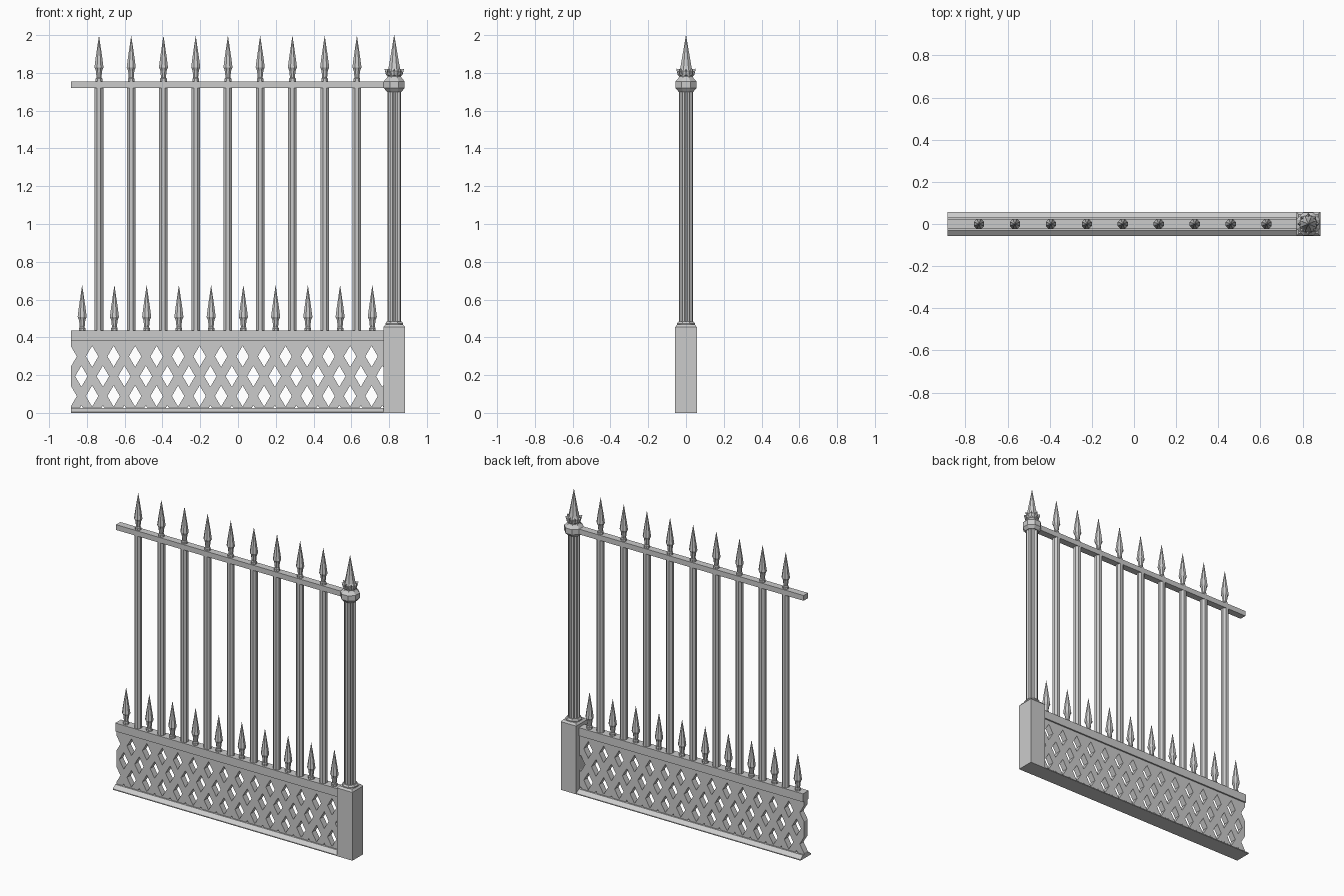
import bpy, bmesh
from math import sin, cos, pi

if "Cube" in bpy.data.objects:
    bpy.data.objects.remove(bpy.data.objects["Cube"])

X0, X1 = -0.884, 0.775      # fence run
PX = 0.827                  # post centre
STEP = 0.1707               # bar spacing


def finish(name, bm):
    bmesh.ops.remove_doubles(bm, verts=bm.verts, dist=1e-5)
    bmesh.ops.recalc_face_normals(bm, faces=bm.faces)
    me = bpy.data.meshes.new(name)
    bm.to_mesh(me)
    bm.free()
    ob = bpy.data.objects.new(name, me)
    bpy.context.collection.objects.link(ob)
    return ob


def loft(bm, rings):
    """Skin a stack of equal-length vertex rings and cap both ends."""
    vs = [[bm.verts.new(p) for p in r] for r in rings]
    n = len(vs[0])
    for a, b in zip(vs, vs[1:]):
        for i in range(n):
            j = (i + 1) % n
            bm.faces.new((a[i], a[j], b[j], b[i]))
    bm.faces.new(vs[0][::-1])
    bm.faces.new(vs[-1])


def turned(bm, profile, sides, x, z=0):
    """Turned shape with flat sides facing the axes; profile is (radius, height)."""
    loft(bm, [[(x + r * cos(2 * pi * (i + .5) / sides), r * sin(2 * pi * (i + .5) / sides), z + h)
               for i in range(sides)] for r, h in profile])


def extrude_x(name, section, x0, x1):
    bm = bmesh.new()
    loft(bm, [[(x, y, z) for y, z in section] for x in (x0, x1)])
    return finish(name, bm)


def rect(hy, z0, z1):
    return [(-hy, z0), (hy, z0), (hy, z1), (-hy, z1)]


# rails and flared plinth
extrude_x("top_rail", rect(0.023, 1.72, 1.755), X0, PX)
extrude_x("lower_rail", rect(0.03, 0.38, 0.435), X0, X1)
extrude_x("plinth", [(-0.056, 0), (0.056, 0), (0.056, 0.006), (0.03, 0.026),
                     (-0.03, 0.026), (-0.056, 0.006)], X0, X1)

# lattice panel with staggered diamond openings
panel = extrude_x("lattice_panel", rect(0.02, 0.012, 0.405), X0, X1)
bm = bmesh.new()
DX, DZ, HW, HH = STEP / 3, 0.105, 0.033, 0.056
for row in range(4):
    zc = -0.016 + DZ * row
    for col in range(16):
        xc = X0 - 0.002 + DX * (2 * col + (row + 1) % 2)
        if xc - HW > X1:
            continue
        ring = [(xc - HW, zc), (xc, zc - HH), (xc + HW, zc), (xc, zc + HH)]
        loft(bm, [[(x, y, z) for x, z in ring] for y in (-0.06, 0.06)])
cutter = finish("lattice_cutter", bm)
cutter.hide_render = True
cutter.hide_viewport = True
mod = panel.modifiers.new("openings", 'BOOLEAN')
mod.operation = 'DIFFERENCE'
mod.solver = 'EXACT'
mod.object = cutter

# octagonal bars and spear finials
SPEAR = [(0.019, 0), (0.019, 0.014), (0.014, 0.02), (0.018, 0.055), (0.020, 0.062),
         (0.026, 0.074), (0.019, 0.125), (0.0006, 0.24)]
bars, tall, low = bmesh.new(), bmesh.new(), bmesh.new()
for k in range(9):
    turned(bars, [(0.0245, 0.43), (0.0245, 1.725)], 8, -0.736 + STEP * k)
    turned(tall, SPEAR, 8, -0.736 + STEP * k, 1.755)
for k in range(10):
    turned(low, SPEAR, 8, -0.825 + STEP * k, 0.434)
finish("bars", bars)
finish("tall_spears", tall)
finish("low_spears", low)

# post block with sloped shoulder
bm = bmesh.new()
s = 2 ** 0.5
turned(bm, [(0.057 * s, 0), (0.057 * s, 0.455), (0.046 * s, 0.468)], 4, PX)
finish("post_block", bm)
bm = bmesh.new()
turned(bm, [(0.051, 0.46), (0.051, 0.474), (0.043, 0.484)], 8, PX)
finish("post_collar", bm)

# fluted column shaft
bm = bmesh.new()
ring = []
for i in range(8):
    for r, a in ((0.029, 0), (0.037, 0.28), (0.037, 0.72)):
        t = 2 * pi * (i + a) / 8
        ring.append((PX + r * cos(t), r * sin(t)))
loft(bm, [[(x, y, z) for x, y in ring] for z in (0.47, 1.71)])
finish("post_shaft", bm)

# octagonal capital and post spire
bm = bmesh.new()
turned(bm, [(0.042, 1.70), (0.060, 1.72), (0.060, 1.755), (0.044, 1.772), (0.039, 1.78),
            (0.042, 1.81), (0.034, 1.822), (0.028, 1.85), (0.0006, 2.0)], 8, PX)
finish("post_capital", bm)

# crown of pointed leaves
bm = bmesh.new()
for i in range(8):
    t = 2 * pi * i / 8
    c, d = cos(t), sin(t)
    pts = [(0.036, -0.014, 1.782), (0.036, 0.014, 1.782), (0.030, 0, 1.82),
           (0.052, 0, 1.822), (0.044, 0, 1.79)]
    v = [bm.verts.new((PX + r * c - w * d, r * d + w * c, z)) for r, w, z in pts]
    for f in ((0, 4, 3), (4, 1, 3), (1, 2, 3), (2, 0, 3), (0, 1, 4), (0, 2, 1)):
        bm.faces.new([v[j] for j in f])
finish("crown_leaves", bm)
